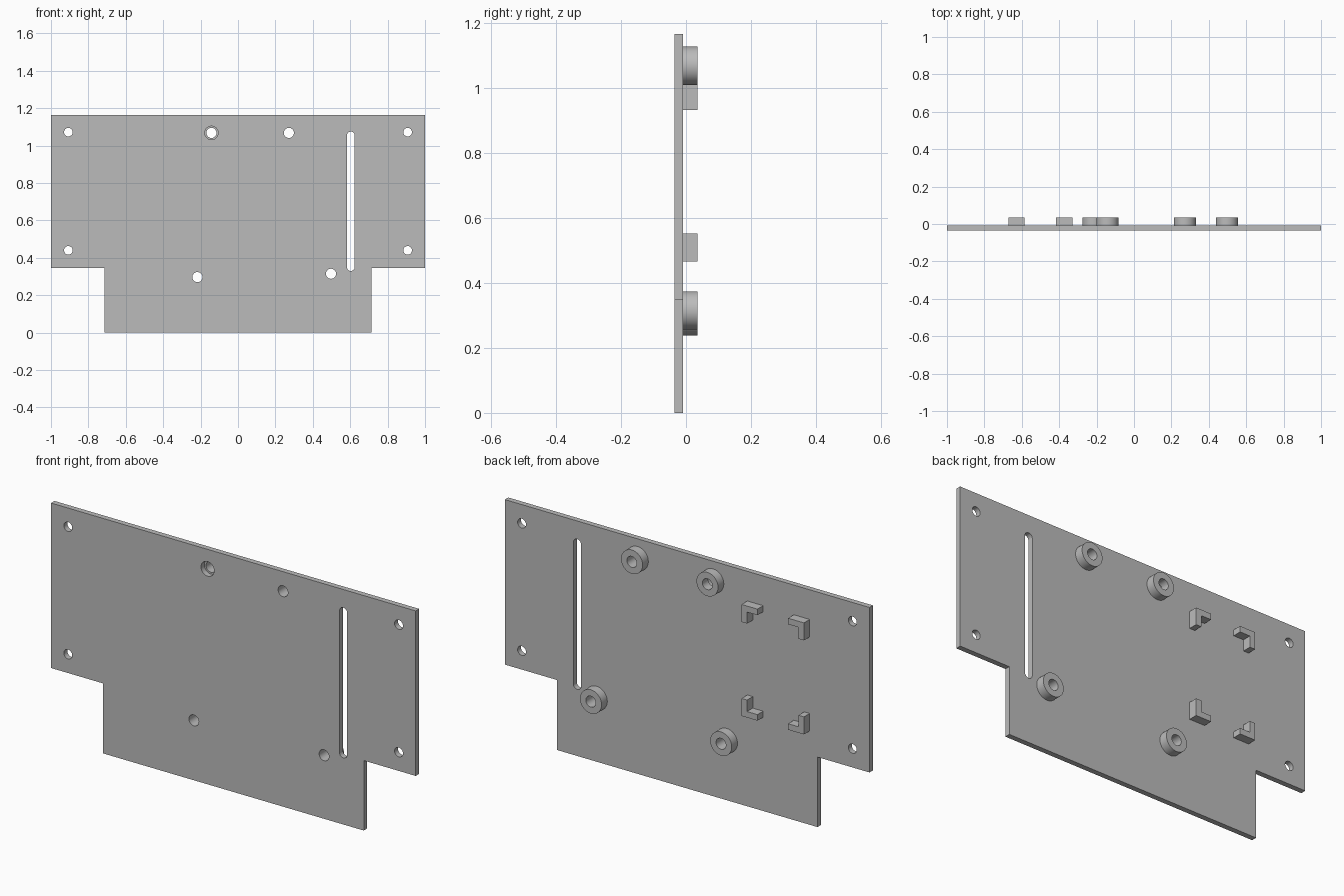
import bpy, bmesh, math

cube = bpy.data.objects.get("Cube")
if cube:
    bpy.data.objects.remove(cube, do_unlink=True)

grey = bpy.data.materials.new("plain grey")
grey.use_nodes = True
grey.diffuse_color = (0.5, 0.5, 0.5, 1)
grey.node_tree.nodes["Principled BSDF"].inputs["Base Color"].default_value = (0.5, 0.5, 0.5, 1)

FRONT, BACK, TIP = -0.036, -0.009, 0.036   # plate faces and end of raised parts


def arc(cx, cz, r, start=0, sweep=360, n=40):
    """Points on an arc; a full circle omits its repeated end point."""
    count = n if sweep == 360 else n + 1
    angles = [math.radians(start + sweep * i / n) for i in range(count)]
    return [(cx + r * math.cos(a), cz + r * math.sin(a)) for a in angles]


def extrude(name, loops, y0, y1):
    """Fill an x-z outline, with any inner loops as holes, from y0 to y1."""
    curve = bpy.data.curves.new(name, 'CURVE')
    curve.dimensions = '2D'
    curve.fill_mode = 'BOTH'
    curve.extrude = (y1 - y0) / 2
    for loop in loops:
        spline = curve.splines.new('POLY')
        spline.points.add(len(loop) - 1)
        for p, (x, z) in zip(spline.points, loop):
            p.co = (x, z, 0, 1)
        spline.use_cyclic_u = True
    temp = bpy.data.objects.new(name + " outline", curve)
    bpy.context.collection.objects.link(temp)
    bpy.context.view_layer.update()
    evaluated = temp.evaluated_get(bpy.context.evaluated_depsgraph_get())
    mesh = bpy.data.meshes.new_from_object(evaluated)
    bpy.data.objects.remove(temp, do_unlink=True)

    # Stand the profile upright and weld the caps to the walls
    bm = bmesh.new()
    bm.from_mesh(mesh)
    for v in bm.verts:
        x, z, depth = v.co
        v.co = (x, (y0 + y1) / 2 - depth, z)
    bmesh.ops.remove_doubles(bm, verts=bm.verts, dist=0.0001)
    bmesh.ops.recalc_face_normals(bm, faces=bm.faces)
    bm.to_mesh(mesh)
    bm.free()
    mesh.materials.clear()
    mesh.materials.append(grey)
    obj = bpy.data.objects.new(name, mesh)
    bpy.context.collection.objects.link(obj)
    bpy.ops.object.select_all(action='DESELECT')
    obj.select_set(True)
    bpy.context.view_layer.objects.active = obj
    bpy.ops.object.shade_smooth_by_angle(angle=math.radians(30))
    return obj


# Stepped plate with corner holes, boss holes and a long slot
half = [(0.715, 0), (0.715, 0.347), (1, 0.347), (1, 1.165)]
outline = half + [(-x, z) for x, z in reversed(half)]
corner_holes = [arc(x, z, 0.023) for x in (-0.907, 0.907) for z in (0.44, 1.072)]
slot = arc(0.603, 1.054, 0.021, 0, 180, 16) + arc(0.603, 0.351, 0.021, 180, 180, 16)

# Bosses: name, x, z, radius of the hole in the plate (one is counterbored)
bosses = [("upper_right_boss", -0.142, 1.068, 0.036),
          ("upper_left_boss", 0.272, 1.068, 0.027),
          ("lower_right_boss", -0.217, 0.297, 0.027),
          ("lower_left_boss", 0.497, 0.315, 0.027)]
boss_holes = [arc(x, z, r) for _, x, z, r in bosses]
extrude("mounting_plate", [outline, slot] + corner_holes + boss_holes, FRONT, BACK)

for name, x, z, _ in bosses:
    extrude(name, [arc(x, z, 0.059, n=64), arc(x, z, 0.027)], BACK, TIP)

# Four L-shaped corner brackets, arms pointing toward their shared centre
size, arm = 0.087, 0.03
ell = [(0, 0), (size, 0), (size, arm), (arm, arm), (arm, size), (0, size)]
for side, x, sx in (("right", -0.672, 1), ("left", -0.33, -1)):
    for level, z, sz in (("lower", 0.465, 1), ("upper", 1.018, -1)):
        shape = [(x + sx * u, z + sz * v) for u, v in ell]
        extrude(f"{level}_{side}_bracket", [shape], BACK, TIP)
